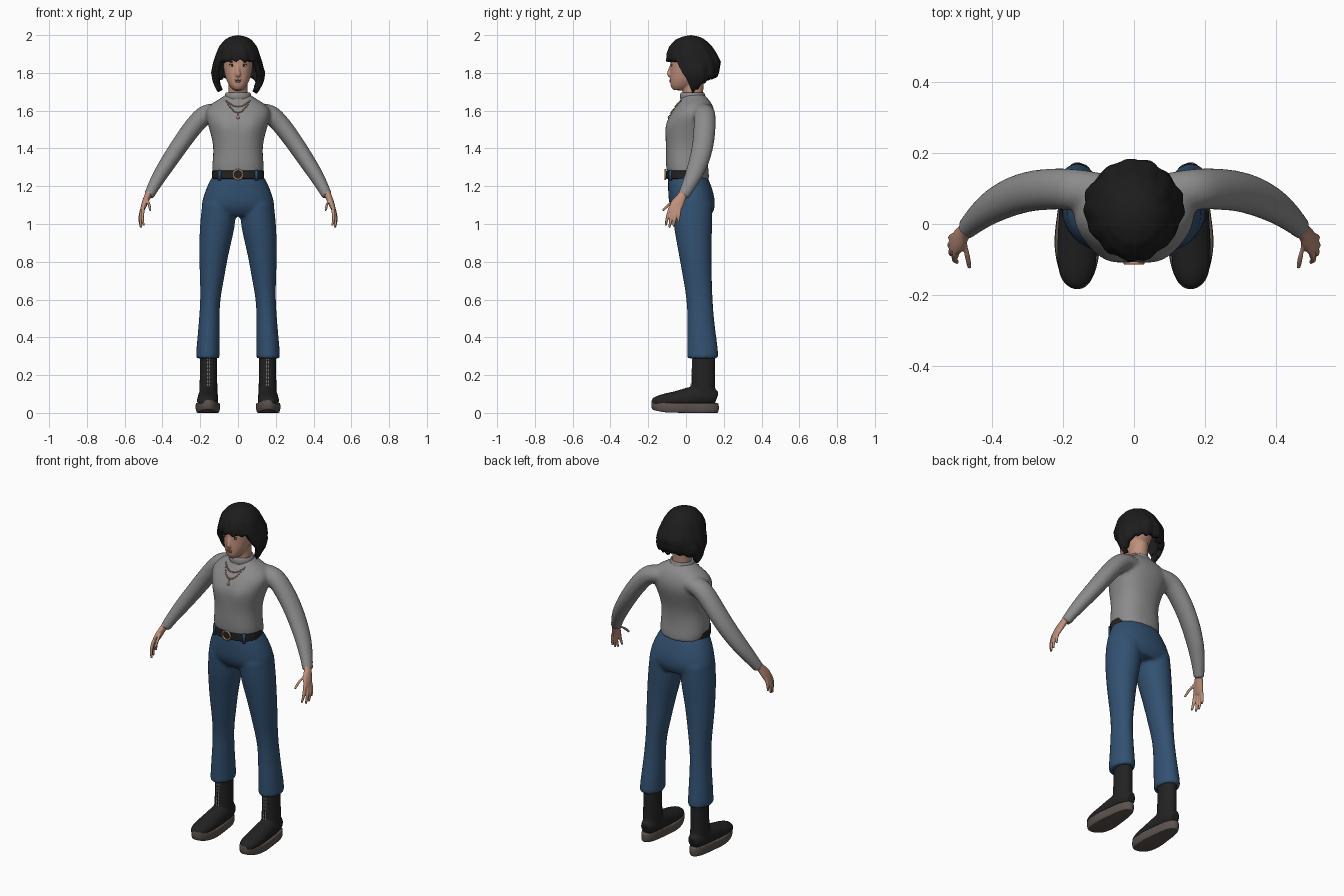
import bpy, bmesh, math
from mathutils import Vector, Matrix
from mathutils.bvhtree import BVHTree

if "Cube" in bpy.data.objects:
    bpy.data.objects.remove(bpy.data.objects["Cube"])


def material(name, *rgb):
    m = bpy.data.materials.new(name)
    m.diffuse_color = (*rgb, 1)
    m.use_nodes = True
    m.node_tree.nodes["Principled BSDF"].inputs["Base Color"].default_value = m.diffuse_color
    return m


SKIN = material("skin", 0.52, 0.28, 0.2)
BLACK = material("hair_black", 0.012, 0.012, 0.012)
LEATHER = material("leather_black", 0.016, 0.016, 0.016)
WOOL = material("grey_wool", 0.26, 0.26, 0.26)
DENIM = material("blue_denim", 0.032, 0.082, 0.165)
SOLE = material("sole_brown", 0.105, 0.085, 0.075)
METAL = material("rose_metal", 0.55, 0.27, 0.18)
ZIP = material("zip_silver", 0.5, 0.5, 0.5)
LIP = material("lip_pink", 0.38, 0.14, 0.11)
WHITE = material("eye_white", 0.55, 0.5, 0.47)


def finish(name, bm, mat, subsurf=0, voxel=0, smooth=0, fix=True):
    """Turn a bmesh into a smooth object with optional blending modifiers."""
    if fix:
        bmesh.ops.recalc_face_normals(bm, faces=bm.faces)
    for f in bm.faces:
        f.smooth = True
    me = bpy.data.meshes.new(name)
    bm.to_mesh(me)
    bm.free()
    me.materials.append(mat)
    ob = bpy.data.objects.new(name, me)
    bpy.context.collection.objects.link(ob)
    if subsurf:
        m = ob.modifiers.new("round", 'SUBSURF')
        m.levels = m.render_levels = subsurf
    if voxel:
        m = ob.modifiers.new("blend", 'REMESH')
        m.mode, m.voxel_size, m.use_smooth_shade = 'VOXEL', voxel, True
    if smooth:
        m = ob.modifiers.new("relax", 'SMOOTH')
        m.factor, m.iterations = 0.5, smooth
    return ob


def tube(bm, rows, sides=16, flat=False, power=2.0, side=1):
    """Loft ellipses: each row is x, y, z, radius along y, other radius."""
    rows = [Vector((r[0] * side, *r[1:])) for r in rows]
    rows = [rows[0], rows[0].lerp(rows[1], 0.06), *rows[1:-1], rows[-2].lerp(rows[-1], 0.94), rows[-1]]
    pts = [Vector(r[:3]) for r in rows]
    rings = []
    for i, r in enumerate(rows):
        d = Vector((0, 0, 1)) if flat else (pts[min(i + 1, len(pts) - 1)] - pts[max(i - 1, 0)]).normalized()
        ref = Vector((1, 0, 0)) if abs(d.y) > 0.85 else Vector((0, 1, 0))
        u = (ref - d * ref.dot(d)).normalized()
        v = d.cross(u)
        ring = []
        for k in range(sides):
            a = 2 * math.pi * k / sides
            c, s = [math.copysign(abs(t) ** (2 / power), t) for t in (math.cos(a), math.sin(a))]
            ring.append(bm.verts.new(pts[i] + u * c * r[3] + v * s * r[4]))
        rings.append(ring)
    for a, b in zip(rings, rings[1:]):
        for k in range(sides):
            n = (k + 1) % sides
            bm.faces.new((a[k], a[n], b[n], b[k]))
    bm.faces.new(rings[0])
    bm.faces.new(rings[-1])


def stack(bm, rows, **kw):
    """Horizontal loft from rows of z, front y, back y, half width."""
    tube(bm, [(0, (f + b) / 2, z, (b - f) / 2, w) for z, f, b, w in rows], flat=True, **kw)


def blob(bm, loc, size, seg=12):
    m = Matrix.Translation(loc) @ Matrix.Diagonal((*size, 1))
    bmesh.ops.create_uvsphere(bm, u_segments=seg, v_segments=8, radius=1, matrix=m)


def box(bm, loc, size):
    bmesh.ops.create_cube(bm, size=1, matrix=Matrix.Translation(loc) @ Matrix.Diagonal((*size, 1)))


def front_of(ob):
    """Return a function giving the front surface y at x, z."""
    bpy.context.view_layer.update()
    tree = BVHTree.FromObject(ob, bpy.context.evaluated_depsgraph_get())

    def y_at(x, z):
        hit = tree.ray_cast(Vector((x, -1, z)), Vector((0, 1, 0)))[0]
        return hit.y if hit else -0.05
    return y_at


# Sweater: torso with bust, plus both sleeves
bm = bmesh.new()
stack(bm, [(1.235, -.088, .122, .128), (1.27, -.102, .122, .138), (1.32, -.108, .115, .137),
           (1.4, -.107, .115, .128), (1.47, -.107, .132, .143), (1.52, -.104, .148, .158),
           (1.56, -.092, .155, .17), (1.6, -.072, .152, .175), (1.64, -.042, .137, .14),
           (1.665, -.025, .115, .09), (1.69, -.012, .09, .06)], sides=28, power=2.35)
for v in bm.verts:
    if v.co.y < 0:
        v.co.y -= .016 * math.exp(-((abs(v.co.x) - .07) / .045) ** 2 - ((v.co.z - 1.515) / .05) ** 2)
for s in (1, -1):
    tube(bm, [(.09, .09, 1.595, .055, .045), (.17, .098, 1.588, .06, .056), (.222, .1, 1.535, .06, .052),
              (.29, .095, 1.445, .059, .049), (.35, .077, 1.355, .057, .046), (.41, .045, 1.265, .049, .041),
              (.455, .005, 1.185, .036, .032), (.474, -.016, 1.145, .031, .028)], side=s)
sweater = finish("sweater", bm, WOOL, 2, .01, 4)

# Folded turtleneck collar
bm = bmesh.new()
stack(bm, [(1.63, -.048, .12, .085), (1.652, -.036, .114, .078), (1.66, -.028, .106, .07), (1.668, -.034, .106, .073),
           (1.69, -.032, .1, .069), (1.7, -.024, .095, .063), (1.692, -.012, .088, .053)], sides=24)
finish("collar", bm, WOOL, 2)

# Trousers: pelvis and two legs
bm = bmesh.new()
stack(bm, [(1.258, -.095, .11, .133), (1.2, -.096, .136, .165), (1.13, -.094, .155, .19),
           (1.08, -.082, .154, .197), (1.04, -.045, .13, .15)], sides=28, power=2.25)
for s in (1, -1):
    tube(bm, [(.1, .032, 1.12, .11, .09), (.107, .036, 1.0, .106, .097), (.121, .043, .9, .094, .086),
              (.132, .052, .8, .085, .075), (.138, .062, .7, .077, .064), (.147, .072, .6, .07, .053),
              (.152, .078, .5, .072, .055), (.156, .083, .4, .079, .06), (.159, .088, .335, .084, .063),
              (.16, .088, .288, .085, .064)], side=s, flat=True)
finish("trousers", bm, DENIM, 2, .01, 4)

# Belt, buckle and belt loops
bm = bmesh.new()
stack(bm, [(1.238, -.106, .106, .139), (1.262, -.107, .106, .139), (1.284, -.106, .106, .138)], sides=28, power=2.35)
belt = finish("belt", bm, LEATHER, 2)
belt_y = front_of(belt)
bpy.ops.mesh.primitive_torus_add(location=(0, belt_y(0, 1.262) - .004, 1.262), rotation=(math.pi / 2, 0, 0),
                                 major_radius=.025, minor_radius=.005, major_segments=24, minor_segments=8)
bpy.context.object.name = "buckle"
bpy.context.object.data.materials.append(METAL)
bpy.ops.object.shade_smooth()
bm = bmesh.new()
for x in (-.098, .098):
    box(bm, (x, belt_y(x, 1.26), 1.258), (.014, .014, .056))
finish("belt_loops", bm, DENIM)

# Boots, soles and zips
for s, label in ((1, "left"), (-1, "right")):
    bm = bmesh.new()
    tube(bm, [(.156, .095, .32, .062, .046), (.156, .093, .2, .063, .047), (.157, .09, .07, .066, .05)],
         side=s, flat=True)
    tube(bm, [(.156, .162, .075, .03, .04), (.157, .12, .09, .052, .055), (.158, .04, .085, .054, .062),
              (.16, -.04, .07, .058, .048), (.162, -.12, .06, .058, .042), (.162, -.165, .055, .042, .032),
              (.162, -.178, .05, .02, .018)], side=s)
    boot = finish(label + "_boot", bm, LEATHER, 2, .008, 4)
    bm = bmesh.new()
    tube(bm, [(.16, -.005, 0, .172, .058), (.16, -.005, .006, .178, .064), (.16, -.005, .03, .181, .068),
              (.16, -.005, .052, .177, .065)], sides=32, flat=True, power=2.3, side=s)
    for v in bm.verts:
        v.co.z += 1.6 * max(0, -v.co.y - .08) ** 2 + .008 * max(0, -v.co.y)
        v.co.x -= (v.co.x - .16 * s) * .18 * min(1, max(0, v.co.y + .05) / .1)
    finish(label + "_sole", bm, SOLE, 2)
    boot_y = front_of(boot)
    bm = bmesh.new()
    for x in (.15, .163):
        for i in range(8):
            z = .145 + i * .02
            box(bm, (x * s, boot_y(x * s, z), z), (.004, .006, .02))
    finish(label + "_zip", bm, ZIP)

# Hands: palm, four fingers and thumb
fingers = [((.502, -.083, 1.085), (.509, -.1, 1.035), (.499, -.108, .99)),
           ((.507, -.066, 1.078), (.519, -.081, 1.025), (.512, -.088, .98)),
           ((.508, -.049, 1.08), (.522, -.06, 1.03), (.516, -.066, .987)),
           ((.505, -.034, 1.088), (.519, -.038, 1.045), (.516, -.04, 1.008)),
           ((.482, -.045, 1.13), (.47, -.09, 1.105), (.464, -.124, 1.07))]
for s, label in ((1, "left"), (-1, "right")):
    bm = bmesh.new()
    tube(bm, [(.468, -.01, 1.17, .024, .02), (.48, -.022, 1.145, .024, .018), (.492, -.043, 1.115, .036, .017),
              (.503, -.057, 1.085, .036, .014), (.508, -.06, 1.07, .03, .01)], side=s)
    for a, b, c in fingers:
        tube(bm, [(*a, .0105, .0105), (*b, .0095, .0095), (*c, .006, .006)], sides=10, side=s)
    finish(label + "_hand", bm, SKIN, 2, .004, 2)

# Head with neck and nose
bm = bmesh.new()
stack(bm, [(1.708, -.066, -.01, .022), (1.725, -.082, .03, .043), (1.76, -.086, .07, .062), (1.8, -.084, .1, .074),
           (1.85, -.083, .125, .08), (1.9, -.086, .12, .08), (1.95, -.05, .1, .06)], sides=24, power=2.2)
stack(bm, [(1.63, -.02, .095, .056), (1.7, -.018, .09, .05), (1.78, -.02, .1, .052)])
tube(bm, [(0, -.07, 1.85, .012, .008), (0, -.084, 1.815, .013, .01), (0, -.09, 1.79, .014, .016),
          (0, -.082, 1.778, .01, .012)], sides=12, flat=True)
head = finish("head", bm, SKIN, 2, .005, 3)
face_y = front_of(head)

# Eyes, brows and lips set into the face
whites, darks, lips = bmesh.new(), bmesh.new(), bmesh.new()
for x in (-.032, .032):
    y = face_y(x, 1.838)
    blob(whites, (x, y, 1.838), (.014, .003, .0055))
    blob(darks, (x, y - .001, 1.838), (.006, .003, .0055))
    blob(darks, (x, y, 1.845), (.016, .0025, .002))
    blob(darks, (x * 1.05, face_y(x, 1.859), 1.859), (.018, .003, .003))
for z, w, h in ((1.762, .02, .0045), (1.754, .017, .005)):
    blob(lips, (0, face_y(0, z), z), (w, .004, h))
finish("eye_whites", whites, WHITE)
finish("irises_and_brows", darks, BLACK)
finish("lips", lips, LIP)


# Bob hair: dome with a fringe, long side locks and shorter nape
def lerp_table(table, t):
    for a, b in zip(table, table[1:]):
        if t <= b[0]:
            k = (t - a[0]) / (b[0] - a[0])
            return [p + (q - p) * k for p, q in zip(a[1:], b[1:])]
    return table[-1][1:]


shape = [(1.68, .098, -.03, .13), (1.75, .132, -.06, .152), (1.8, .143, -.08, .174), (1.86, .128, -.104, .185),
         (1.9, .115, -.104, .162), (1.94, .1, -.09, .137), (1.975, .072, -.057, .102), (1.992, .042, -.02, .07),
         (2.0, 0, .025, .025)]
hem = [(0, 1.866), (52, 1.862), (60, 1.8), (80, 1.695), (95, 1.71), (130, 1.765), (180, 1.785)]
bm = bmesh.new()
cols, rows, grid = 90, 18, []
for i in range(rows + 1):
    ring = []
    for j in range(cols):
        deg = j * 360 / cols
        a = math.radians(deg)
        bottom = lerp_table(hem, min(deg, 360 - deg))[0] + .006 * math.sin(17 * a)
        z = 2.0 - (2.0 - bottom) * (i / rows) ** 1.7
        w, f, b = lerp_table(shape, z)
        wave = 1 + (.022 * math.sin(13 * a + 22 * z) + .014 * math.sin(7 * a - 30 * z)) * i / rows
        ring.append(bm.verts.new((w * wave * math.sin(a), (f + b) / 2 - (b - f) / 2 * wave * math.cos(a), z)))
    grid.append(ring)
for a, b in zip(grid, grid[1:]):
    for j in range(cols):
        n = (j + 1) % cols
        bm.faces.new((a[j], b[j], b[n], a[n]))
bmesh.ops.remove_doubles(bm, verts=bm.verts, dist=.0002)
hair = finish("hair", bm, BLACK, fix=False)
m = hair.modifiers.new("thickness", 'SOLIDIFY')
m.thickness, m.offset = .028, -1

# Necklaces: two beaded strands and a pendant
chest_y = front_of(sweater)
bm = bmesh.new()
for half, top, drop, count in ((.062, 1.652, .03, 17), (.058, 1.645, .055, 17)):
    for i in range(count):
        t = 2 * i / (count - 1) - 1
        x, z = half * t, top - drop * (1 - t * t)
        blob(bm, (x, chest_y(x, z) - .002, z), (.0042, .004, .0042), 8)
for z, r in ((1.583, .003), (1.575, .003), (1.563, .008)):
    blob(bm, (0, chest_y(0, z) - .002, z), (r, .004, r), 8)
finish("necklaces", bm, METAL)
